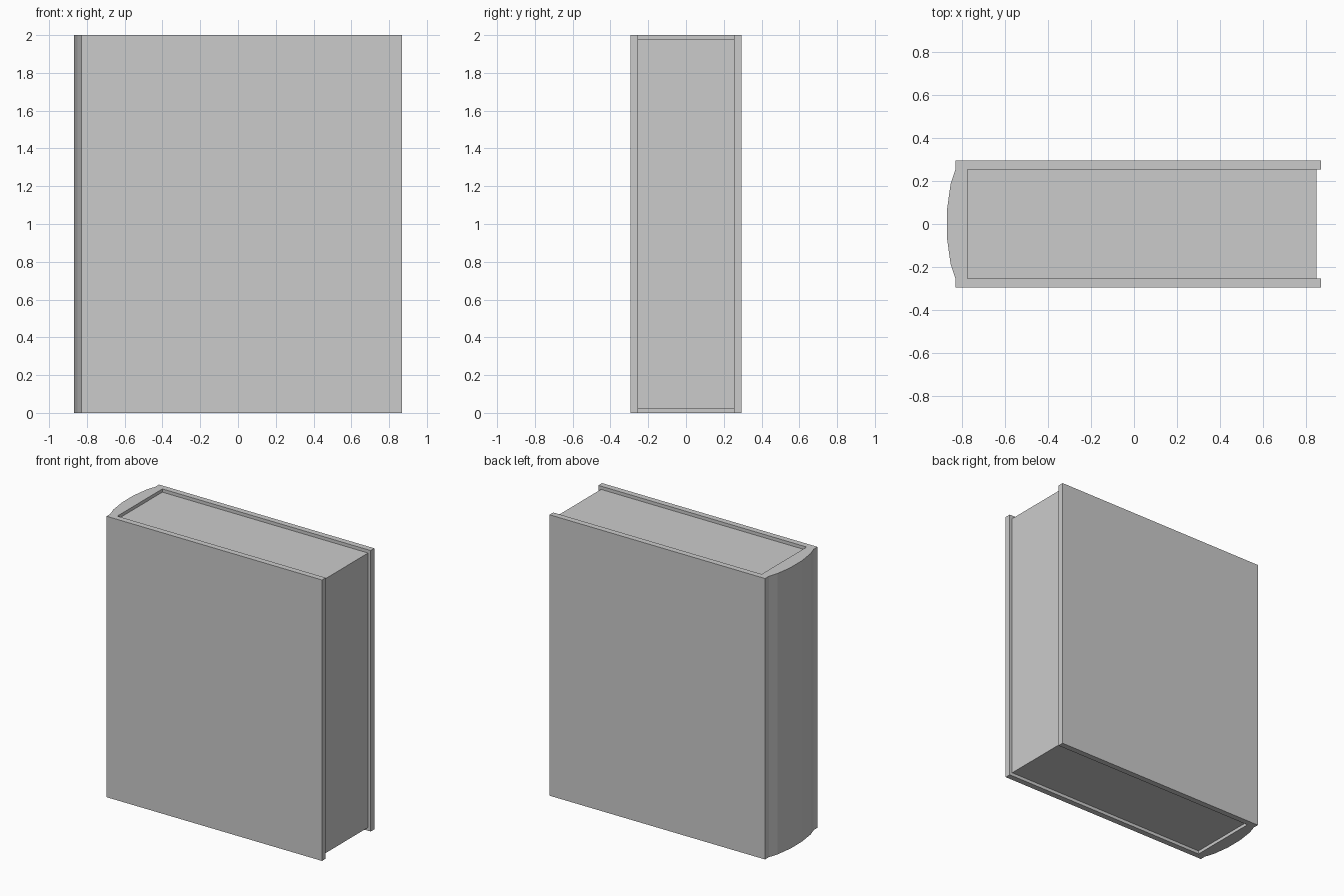
import bpy, bmesh

if "Cube" in bpy.data.objects:
    bpy.data.objects.remove(bpy.data.objects["Cube"])


def extrude_profile(name, points, z0, z1):
    """Extrude a closed xy outline from z0 to z1."""
    bm = bmesh.new()
    face = bm.faces.new([bm.verts.new((x, y, z0)) for x, y in points])
    result = bmesh.ops.extrude_face_region(bm, geom=[face])
    verts = [v for v in result["geom"] if isinstance(v, bmesh.types.BMVert)]
    bmesh.ops.translate(bm, verts=verts, vec=(0, 0, z1 - z0))
    bmesh.ops.recalc_face_normals(bm, faces=bm.faces)
    mesh = bpy.data.meshes.new(name)
    bm.to_mesh(mesh)
    bm.free()
    obj = bpy.data.objects.new(name, mesh)
    bpy.context.collection.objects.link(obj)
    return obj


# Cover: two boards joined by a faceted, rounded spine (half outline, mirrored)
half = [(-0.868, 0.065), (-0.851, 0.187), (-0.829, 0.253), (-0.829, 0.295),
        (0.868, 0.295), (0.868, 0.253), (-0.773, 0.253)]
cover = half + [(x, -y) for x, y in reversed(half)]
extrude_profile("book_cover", cover, 0.0, 2.0)

# Page block: set in slightly at the top, bottom and fore edge
pages = [(-0.773, -0.253), (0.847, -0.253), (0.847, 0.253), (-0.773, 0.253)]
extrude_profile("page_block", pages, 0.023, 1.977)
